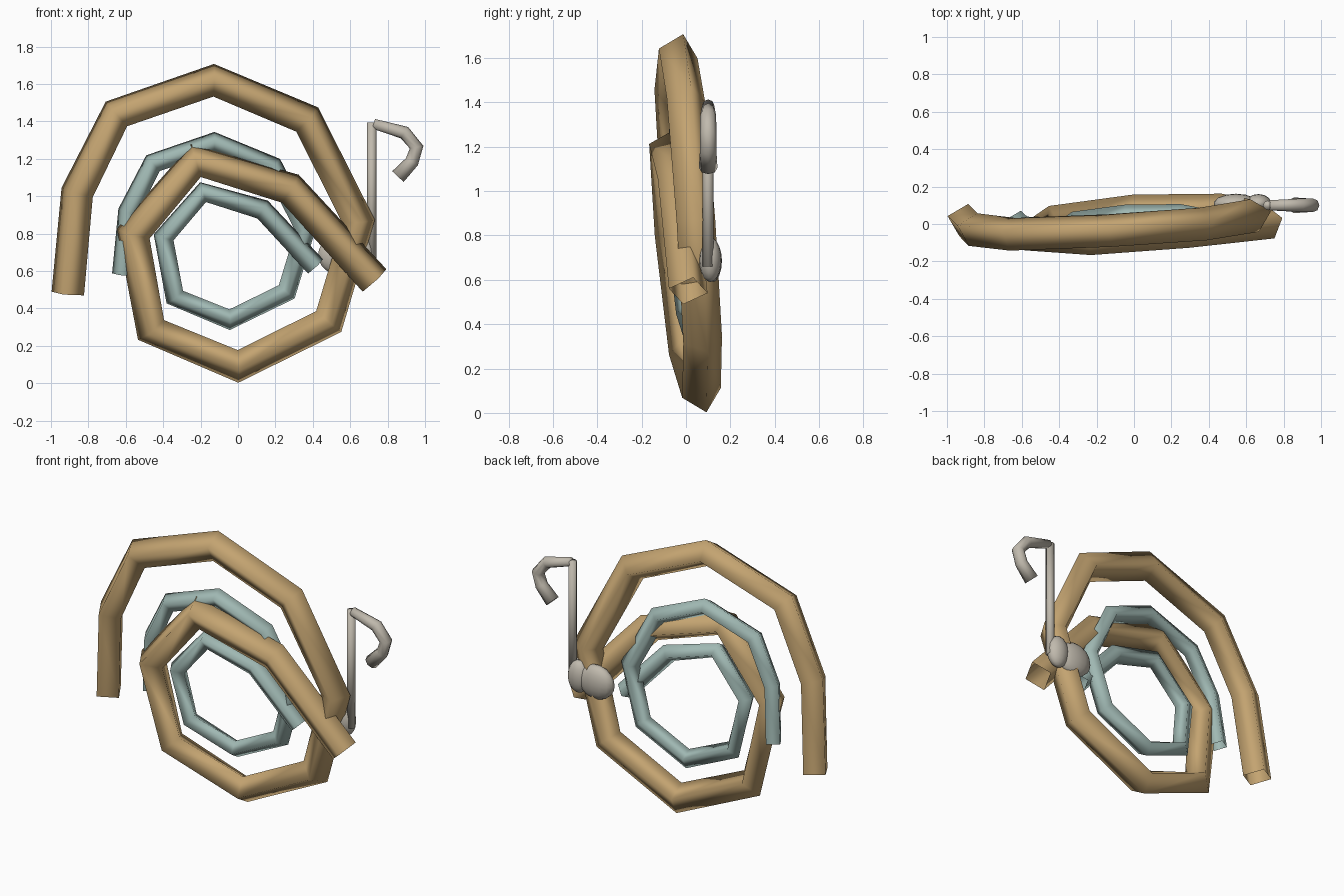
import bpy, bmesh, math
from mathutils import Vector

if "Cube" in bpy.data.objects:
    bpy.data.objects.remove(bpy.data.objects["Cube"])


def material(name, rgb):
    m = bpy.data.materials.new(name)
    m.diffuse_color = (*rgb, 1)
    m.use_nodes = True
    m.node_tree.nodes["Principled BSDF"].inputs["Base Color"].default_value = m.diffuse_color
    return m


TAN = material("tan", (0.55, 0.37, 0.165))
TEAL = material("pale teal", (0.35, 0.48, 0.45))
GREY = material("warm grey", (0.53, 0.49, 0.42))


def finish(name, bm, mat):
    bmesh.ops.recalc_face_normals(bm, faces=bm.faces)
    me = bpy.data.meshes.new(name)
    bm.to_mesh(me)
    bm.free()
    me.materials.append(mat)
    for p in me.polygons:
        p.use_smooth = True
    ob = bpy.data.objects.new(name, me)
    bpy.context.collection.objects.link(ob)
    return ob


def tube(name, points, radii, sides, mat, twist=0.0, capped=False):
    """Sweep a regular polygon along a path lying close to the xz plane."""
    pts = [Vector(p) for p in points]
    bm = bmesh.new()
    rings = []
    for i, p in enumerate(pts):
        t = Vector()
        if i > 0:
            t += (p - pts[i - 1]).normalized()
        if i < len(pts) - 1:
            t += (pts[i + 1] - p).normalized()
        t.normalize()
        out = t.cross(Vector((0, 1, 0))).normalized()
        back = out.cross(t)
        ring = []
        for k in range(sides):
            a = twist + math.tau * k / sides
            ring.append(bm.verts.new(p + radii[i] * (out * math.cos(a) + back * math.sin(a))))
        rings.append(ring)
    for r0, r1 in zip(rings, rings[1:]):
        for k in range(sides):
            n = (k + 1) % sides
            bm.faces.new((r0[k], r0[n], r1[n], r1[k]))
    if capped:
        bm.faces.new(rings[0])
        bm.faces.new(rings[-1])
    return finish(name, bm, mat)


# Large coil: square tube, open at both ends
coil = [(-0.91, 0.02, 0.48), (-0.86, -0.03, 1.02), (-0.65, -0.055, 1.44),
        (-0.13, -0.035, 1.62), (0.37, 0.0, 1.41), (0.645, 0.045, 0.865),
        (0.485, 0.075, 0.33), (0.0, 0.07, 0.09), (-0.465, 0.01, 0.285),
        (-0.56, -0.05, 0.80), (-0.225, -0.075, 1.19), (0.28, -0.04, 1.04),
        (0.73, 0.01, 0.55)]
r = [0.09] * len(coil)
r[9] = r[10] = 0.094
tube("large_coil", coil, r, 4, TAN, twist=0.25)

# Small coil: same spiral, reduced and nested inside
small = [(-0.045 + 0.63 * x, 0.004 + 0.63 * y, 0.284 + 0.62 * z) for x, y, z in coil]
tube("small_coil", small, [0.057] * len(small), 4, TEAL, twist=0.25)

# Upright rod and its curled hook
tube("rod", [(0.715, 0.1, 0.66), (0.715, 0.1, 1.395)], [0.025] * 2, 8, GREY, capped=True)
hook = [(0.725, 0.1, 1.387), (0.89, 0.1, 1.34), (0.955, 0.1, 1.262),
        (0.93, 0.1, 1.185), (0.855, 0.1, 1.105)]
tube("hook", hook, [0.027, 0.036, 0.037, 0.037, 0.042], 8, GREY, capped=True)


# Rounded lumps at the foot of the rod
def lump(name, centre, size):
    bm = bmesh.new()
    bmesh.ops.create_uvsphere(bm, u_segments=14, v_segments=10, radius=1)
    bmesh.ops.scale(bm, verts=bm.verts, vec=size)
    bmesh.ops.translate(bm, verts=bm.verts, vec=centre)
    finish(name, bm, GREY)


lump("outer_lump", (0.665, 0.11, 0.69), (0.07, 0.05, 0.10))
lump("inner_lump", (0.545, 0.107, 0.685), (0.12, 0.055, 0.105))
